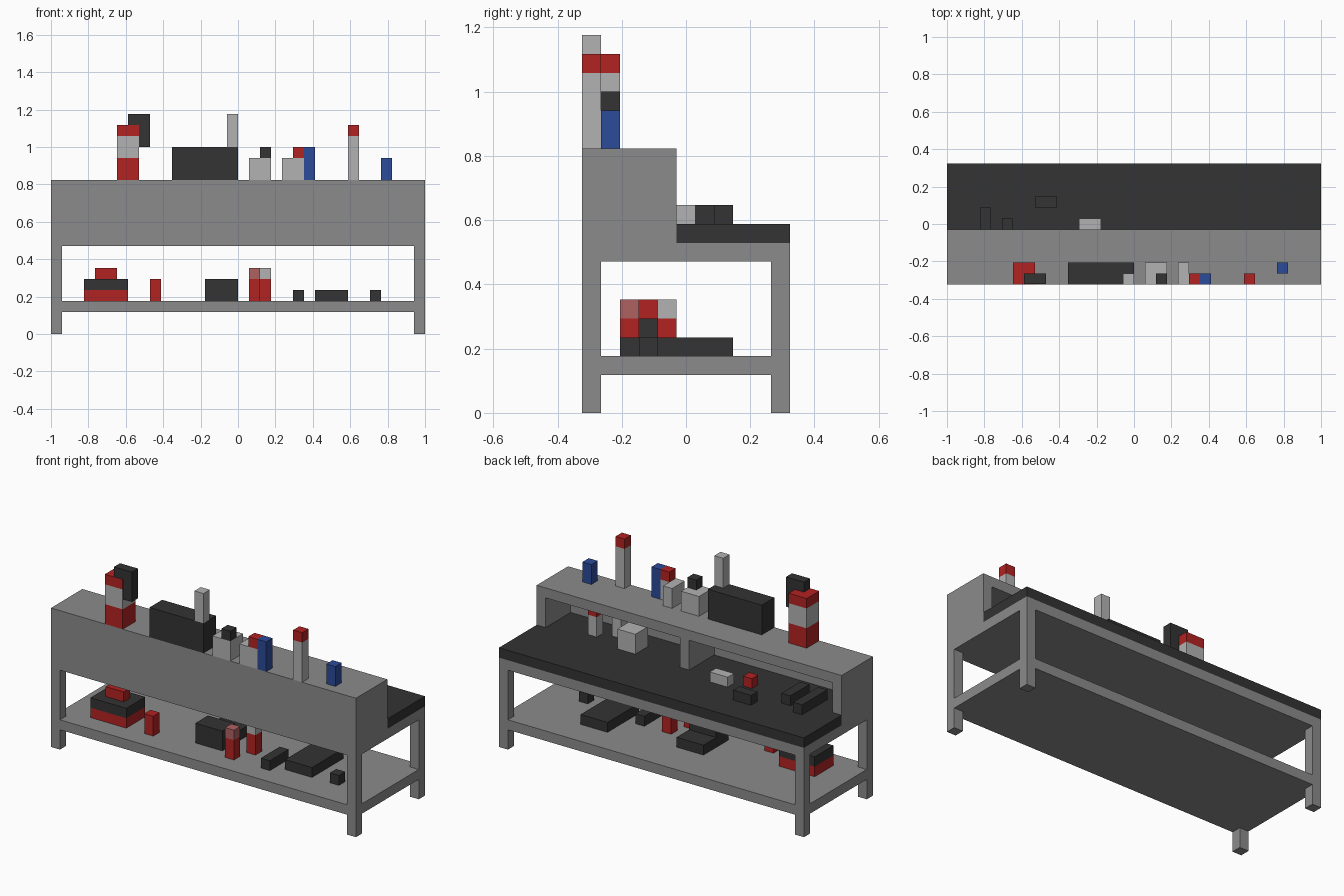
import bpy
import bmesh
from mathutils import Vector

cube = bpy.data.objects.get("Cube")
if cube:
    bpy.data.objects.remove(cube, do_unlink=True)

# Everything sits on a block grid: 34 wide, 11 deep, 20 high
UNIT = 2 / 34
WIDE, DEEP = 34, 11
SHELF, FRAME, DESK, ROOF = 3, 8, 10, 14


def material(name, r, g, b):
    mat = bpy.data.materials.new(name)
    mat.use_nodes = True
    mat.diffuse_color = (r, g, b, 1)
    shader = next(n for n in mat.node_tree.nodes if n.type == "BSDF_PRINCIPLED")
    shader.inputs["Base Color"].default_value = (r, g, b, 1)
    return mat


frame_grey = material("frame grey", .26, .26, .26)
charcoal = material("charcoal", .033, .033, .033)
light_grey = material("light grey", .45, .45, .45)
red = material("red", .45, .016, .016)
blue = material("blue", .024, .07, .32)
pink = material("dusty pink", .43, .12, .12)


def box(name, mat, corner, size):
    """Flat block from its lowest grid corner and its size in grid units."""
    bm = bmesh.new()
    bmesh.ops.create_cube(bm, size=1)
    corner, size = Vector(corner), Vector(size)
    middle = corner + size / 2 - Vector((WIDE / 2, DEEP / 2, 0))
    for v in bm.verts:
        v.co = (v.co * size + middle) * UNIT
    mesh = bpy.data.meshes.new(name)
    bm.to_mesh(mesh)
    bm.free()
    mesh.materials.append(mat)
    obj = bpy.data.objects.new(name, mesh)
    bpy.context.collection.objects.link(obj)
    return obj


def stack(name, x, y, z, wide, deep, *layers):
    """Blocks piled on one footprint; each layer is (material, height)."""
    for mat, height in layers:
        box(name, mat, (x, y, z), (wide, deep, height))
        z += height


# Bench frame: four legs, lower shelf, top slab
for x in (0, WIDE - 1):
    for y in (0, DEEP - 1):
        box("leg", frame_grey, (x, y, 0), (1, 1, FRAME))
for y in (0, DEEP - 1):
    box("shelf_rail", frame_grey, (1, y, SHELF - 1), (WIDE - 2, 1, 1))
box("lower_shelf", frame_grey, (0, 1, SHELF - 1), (WIDE, DEEP - 2, 1))
box("top_slab", frame_grey, (0, 0, FRAME), (WIDE, DEEP, 1))

# Dark work surface, running on into the raised cabinet
box("work_surface", charcoal, (0, 5, DESK - 1), (WIDE, 6, 1))
box("cabinet_floor", charcoal, (1, 1, DESK - 1), (WIDE - 2, 4, 1))

# Raised cabinet, open towards the work surface
box("cabinet_front", frame_grey, (0, 0, FRAME + 1), (WIDE, 1, 4))
box("cabinet_roof", frame_grey, (0, 0, ROOF - 1), (WIDE, 5, 1))
for x in (0, WIDE - 1):
    box("cabinet_side", frame_grey, (x, 1, FRAME + 1), (1, 4, 4))
box("cabinet_divider", frame_grey, (17, 1, DESK), (1, 4, 3))

# Things on the cabinet roof
stack("striped_can", 6, 0, ROOF, 2, 2, (red, 2), (light_grey, 2), (red, 1))
box("can_handle", charcoal, (7, .04, 17), (2, .96, 3))
box("dark_case", charcoal, (11, 0, ROOF), (6, 2, 3))
box("case_post", light_grey, (16, 0, 17), (1, 1, 3))
box("wide_jar", light_grey, (18, 0, ROOF), (2, 2, 2))
box("jar_cap", charcoal, (19, 0, 16), (1, 1, 1))
box("grey_block", light_grey, (21, 0, ROOF), (1, 2, 2))
stack("red_cap_bottle", 22, 0, ROOF, 1, 1, (light_grey, 2), (red, 1))
box("tall_blue_bottle", blue, (23, 0, ROOF), (1, 1, 3))
stack("tall_grey_bottle", 27, 0, ROOF, 1, 1, (light_grey, 4), (red, 1))
box("small_blue_bottle", blue, (30, 1, ROOF), (1, 1, 2))

# Things on the work surface
box("long_tool", charcoal, (3, 3, DESK), (1, 4, 1))
box("short_tool", charcoal, (5, 3, DESK), (1, 3, 1))
box("dark_block", charcoal, (8, 7, DESK), (2, 1, 1))
box("red_block", red, (10, 4, DESK), (1, 1, 1))
box("grey_tray", light_grey, (12, 5, DESK), (2, 1, 1))
box("grey_box", light_grey, (23, 3, DESK), (2, 2, 2))
box("grey_tube", light_grey, (26, 2, DESK), (1, 1, 3))
stack("capped_tube", 28, 3, DESK, 1, 1, (light_grey, 2), (red, 1))

# Things on the lower shelf
stack("toolbox", 3, 2, SHELF, 4, 3, (red, 1), (charcoal, 1))
box("toolbox_handle", red, (4, 3, SHELF + 2), (2, 1, 1))
box("red_can", red, (9, 2, SHELF), (1, 1, 2))
box("machine_base", charcoal, (14, 5, SHELF), (3, 2, 1))
box("machine_body", charcoal, (14, 3, SHELF), (3, 2, 2))
stack("pink_cap_can", 18, 2, SHELF, 1, 1, (red, 2), (pink, 1))
stack("grey_cap_can", 19, 4, SHELF, 1, 1, (red, 2), (light_grey, 1))
box("dark_bar", charcoal, (22, 2, SHELF), (1, 3, 1))
box("dark_plate", charcoal, (24, 3, SHELF), (3, 5, 1))
box("dark_cube", charcoal, (29, 3, SHELF), (1, 1, 1))
